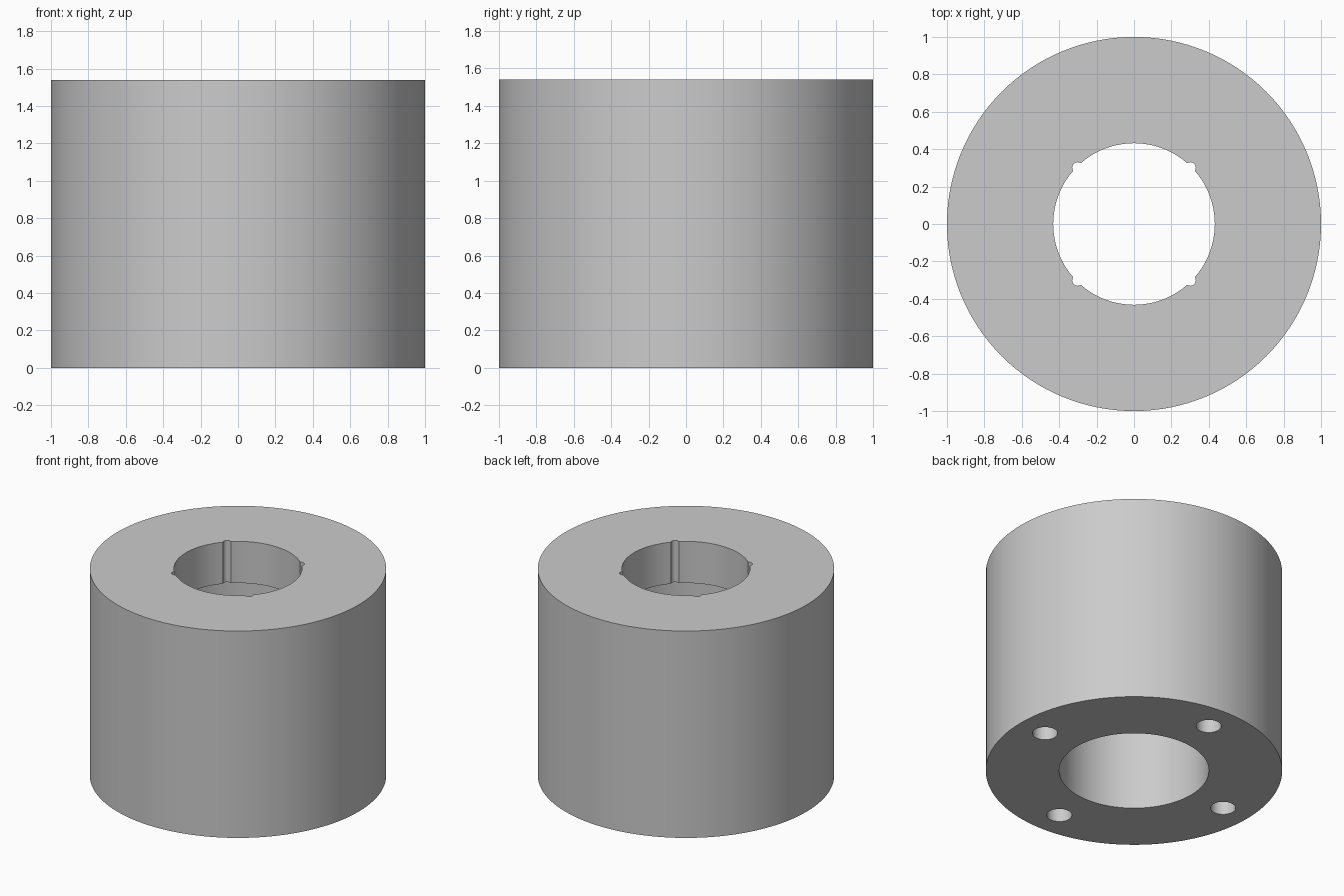
import bpy
from math import cos, sin, radians

if "Cube" in bpy.data.objects:
    bpy.data.objects.remove(bpy.data.objects["Cube"])

HEIGHT = 1.54
LIP_Z = 1.23          # underside of the narrow lip at the top of the bore


def cylinder(name, radius, z0, z1, x=0, y=0, sides=96):
    bpy.ops.mesh.primitive_cylinder_add(
        vertices=sides, radius=radius, depth=z1 - z0, location=(x, y, (z0 + z1) / 2))
    obj = bpy.context.object
    obj.name = name
    return obj


def cut(target, cutter):
    cutter.hide_render = True
    mod = target.modifiers.new("cut", "BOOLEAN")
    mod.operation = "DIFFERENCE"
    mod.solver = "EXACT"
    mod.object = cutter
    bpy.context.view_layer.objects.active = target
    bpy.ops.object.modifier_apply(modifier=mod.name)
    bpy.data.objects.remove(cutter)


# Single grey material
grey = bpy.data.materials.new("light_grey")
grey.use_nodes = True
colour = (0.6, 0.6, 0.6, 1)
grey.diffuse_color = colour
grey.node_tree.nodes["Principled BSDF"].inputs["Base Color"].default_value = colour

# Outer body
body = cylinder("cylindrical_body", 1, 0, HEIGHT, sides=128)
body.data.materials.append(grey)

# Stepped bore: wide below, narrow through the top lip
cut(body, cylinder("wide_bore", 0.505, -0.1, LIP_Z))
cut(body, cylinder("narrow_bore", 0.432, LIP_Z - 0.1, HEIGHT + 0.1))

# Four round grooves on the diagonals of the lip, four blind screw holes below
for i in range(4):
    a = radians(45 + 90 * i)
    cut(body, cylinder("groove", 0.029, LIP_Z - 0.1, HEIGHT + 0.1,
                       0.426 * cos(a), 0.426 * sin(a), 24))
    b = radians(90 * i)
    cut(body, cylinder("screw_hole", 0.085, -0.1, 0.4,
                       0.784 * cos(b), 0.784 * sin(b), 32))

# Smooth walls with crisp rims
bpy.ops.object.select_all(action="DESELECT")
body.select_set(True)
bpy.context.view_layer.objects.active = body
bpy.ops.object.shade_smooth_by_angle(angle=radians(30))
